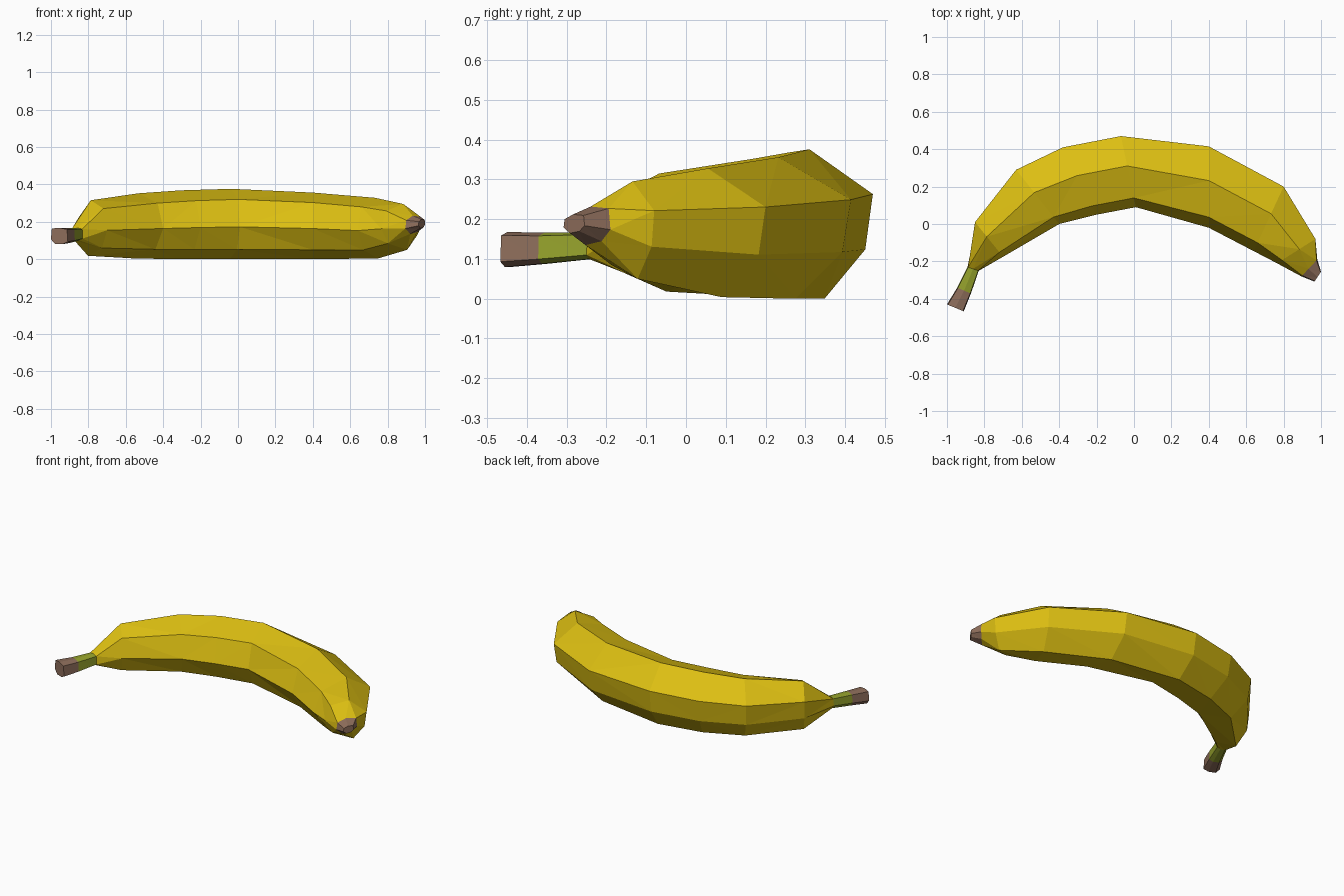
import bpy, bmesh
from mathutils import Vector

if "Cube" in bpy.data.objects:
    bpy.data.objects.remove(bpy.data.objects["Cube"])


def material(name, rgb):
    m = bpy.data.materials.new(name)
    m.diffuse_color = (*rgb, 1)
    m.use_nodes = True
    m.node_tree.nodes["Principled BSDF"].inputs["Base Color"].default_value = m.diffuse_color
    return m


yellow = material("banana yellow", (0.72, 0.52, 0.006))
green = material("stem green", (0.30, 0.36, 0.025))
brown = material("dry brown", (0.27, 0.155, 0.105))

# Seven-sided section: (inner-to-outer fraction, bottom-to-top fraction)
BODY = [(0, .46), (.13, .85), (.58, 1), (1, .70), (.95, .33), (.68, 0), (.18, .14)]
STEM = [(0, .15), (.05, .9), (.5, 1), (.95, .95), (1, .3), (.75, 0), (.3, 0)]
TIP = [(0, .3), (.05, .75), (.45, 1), (.95, .95), (1, .4), (.75, .1), (.3, 0)]


def loft(name, stations, mat):
    """Skin rings given as (inner x, y, outer x, y, low z, high z, section)."""
    bm = bmesh.new()
    rings = []
    for ix, iy, ox, oy, lo, hi, section in stations:
        a, b = Vector((ix, iy, 0)), Vector((ox, oy, 0))
        rings.append([bm.verts.new(a.lerp(b, s) + Vector((0, 0, lo + t * (hi - lo))))
                      for s, t in section])
    n = len(BODY)
    for r, q in zip(rings, rings[1:]):
        for i in range(n):
            j = (i + 1) % n
            bm.faces.new((r[i], r[j], q[j], q[i]))
    bm.faces.new(rings[0])
    bm.faces.new(rings[-1])
    # Facets are triangulated for the crisp low-poly look
    bmesh.ops.triangulate(bm, faces=bm.faces[:])
    bmesh.ops.recalc_face_normals(bm, faces=bm.faces[:])
    me = bpy.data.meshes.new(name)
    bm.to_mesh(me)
    bm.free()
    me.materials.append(mat)
    ob = bpy.data.objects.new(name, me)
    bpy.context.collection.objects.link(ob)
    return ob


# Rings shared between neighbouring parts
stem_base = (-.83, -.25, -.89, -.23, .10, .168, STEM)
stem_mid = (-.872, -.372, -.945, -.34, .088, .166, STEM)
tip_base = (.895, -.28, .98, -.19, .135, .232, TIP)

# Curved fruit body
loft("fruit", [
    stem_base,
    (-.70, -.175, -.85, .01, .018, .315, BODY),
    (-.40, 0, -.63, .29, .004, .352, BODY),
    (-.20, .05, -.38, .41, 0, .368, BODY),
    (.01, .09, -.07, .47, 0, .376, BODY),
    (.40, -.02, .40, .415, 0, .356, BODY),
    (.64, -.145, .80, .20, .004, .328, BODY),
    (.765, -.21, .97, -.08, .05, .295, BODY),
    tip_base,
], yellow)

# Stem, its dry end and the blossom tip
loft("stem", [stem_mid, stem_base], green)
loft("stem_end", [(-.91, -.467, -1, -.43, .08, .168, STEM), stem_mid], brown)
loft("blossom_tip", [tip_base, (.965, -.308, 1, -.255, .165, .212, TIP)], brown)
